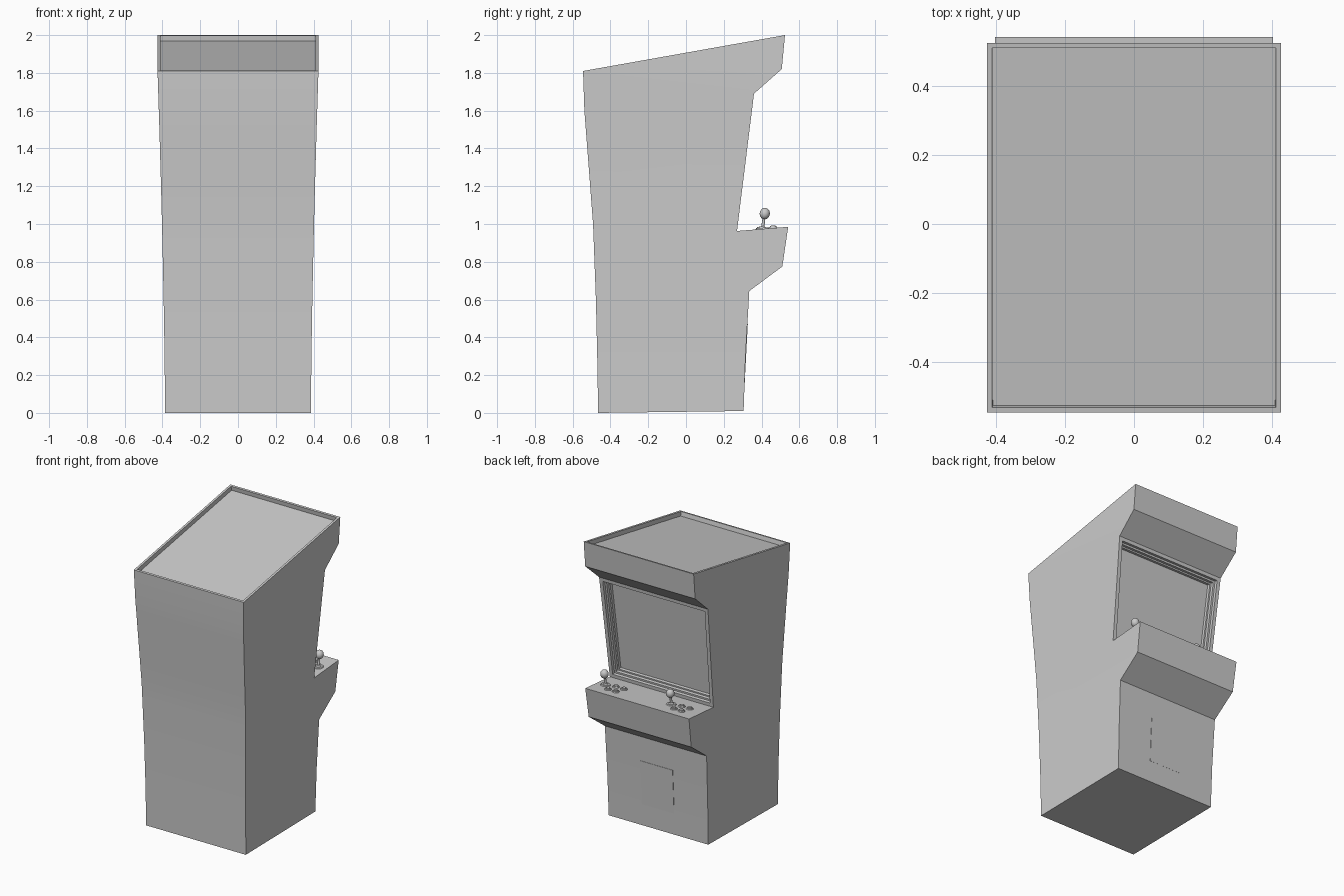
import bpy, bmesh, math
from mathutils import Vector, Matrix

if "Cube" in bpy.data.objects:
    bpy.data.objects.remove(bpy.data.objects["Cube"])

# Side outline (y, z), swept across the width of the cabinet
PROFILE = [(-0.465, 0), (0.305, 0.01), (0.315, 0.3), (0.335, 0.645), (0.51, 0.775),
           (0.541, 0.985), (0.27, 0.963), (0.36, 1.69), (0.507, 1.82), (0.524, 2.0),
           (-0.545, 1.81), (-0.538, 1.6), (-0.515, 1.3), (-0.492, 1.0), (-0.477, 0.6),
           (-0.47, 0.3)]
HALF = 0.4


def half_width(z):
    """Cabinet gets gently wider towards the top."""
    return 0.386 + 0.04 * (min(z, 1.81) / 1.81) ** 1.5


def finish(bm, name, angle=30):
    bmesh.ops.recalc_face_normals(bm, faces=bm.faces)
    me = bpy.data.meshes.new(name)
    bm.to_mesh(me)
    bm.free()
    ob = bpy.data.objects.new(name, me)
    bpy.context.collection.objects.link(ob)
    bpy.ops.object.select_all(action='DESELECT')
    ob.select_set(True)
    bpy.context.view_layer.objects.active = ob
    bpy.ops.object.shade_smooth_by_angle(angle=math.radians(angle))
    return ob


def step(bm, face, border, depth):
    """Flat border, then a step down into the face."""
    bmesh.ops.inset_region(bm, faces=[face], thickness=border, depth=0)
    bmesh.ops.inset_region(bm, faces=[face], thickness=0.001, depth=-depth)


# Cabinet body
bm = bmesh.new()
rings = [[bm.verts.new((s * HALF, y, z)) for y, z in PROFILE] for s in (-1, 1)]
bm.faces.new(rings[0])
bm.faces.new(rings[1])
n = len(PROFILE)
strips = []
for i in range(n):
    j = (i + 1) % n
    strips.append(bm.faces.new((rings[0][i], rings[0][j], rings[1][j], rings[1][i])))
bmesh.ops.recalc_face_normals(bm, faces=bm.faces)

# Stepped screen recess and sunken roof panel
for border in (0.035, 0.018, 0.014):
    step(bm, strips[6], border, 0.02)
step(bm, strips[9], 0.021, 0.03)

# Slice horizontally so the sides can follow the flare
for z in (0.3, 0.6, 0.9, 1.2, 1.5, 1.81):
    bmesh.ops.bisect_plane(bm, geom=bm.verts[:] + bm.edges[:] + bm.faces[:],
                           plane_co=(0, 0, z), plane_no=(0, 0, 1), dist=1e-4)
for v in bm.verts:
    v.co.x *= half_width(v.co.z) / HALF
finish(bm, "cabinet", 20)

# Coin door, almost flush with the lower front panel
bm = bmesh.new()
tilt = math.atan2(0.02, 0.345)
bmesh.ops.create_cube(bm, size=1, matrix=Matrix.Translation((0, 0.314, 0.315))
                      @ Matrix.Rotation(-math.atan2(0.018, 0.345), 4, 'X')
                      @ Matrix.Diagonal((0.25, 0.01, 0.31, 1)))
finish(bm, "coin_door")


# Controls on the sloping panel
def panel_z(y):
    return 0.963 + (y - 0.27) * 0.022 / 0.271


PANEL_ROT = Matrix.Rotation(math.atan2(0.022, 0.271), 4, 'X')


def disc(bm, x, y, r1, r2, low, high):
    """Cone slice standing square to the control panel."""
    m = Matrix.Translation((x, y, panel_z(y))) @ PANEL_ROT \
        @ Matrix.Translation((0, 0, (low + high) / 2))
    bmesh.ops.create_cone(bm, cap_ends=True, segments=24, radius1=r1, radius2=r2,
                          depth=high - low, matrix=m)


for side, x in (("left", 0.34), ("right", -0.17)):
    # Joystick: collar, leaning shaft and ball
    bm = bmesh.new()
    disc(bm, x, 0.405, 0.035, 0.03, -0.004, 0.006)
    disc(bm, x, 0.405, 0.018, 0.011, 0.005, 0.014)
    a, b = Vector((x, 0.405, 0.975)), Vector((x, 0.414, 1.04))
    lean = (b - a).to_track_quat('Z', 'Y').to_matrix().to_4x4()
    bmesh.ops.create_cone(bm, cap_ends=True, segments=16, radius1=0.009, radius2=0.007,
                          depth=(b - a).length,
                          matrix=Matrix.Translation((a + b) / 2) @ lean)
    bmesh.ops.create_uvsphere(bm, u_segments=24, v_segments=14, radius=0.027,
                              matrix=Matrix.Translation((x, 0.417, 1.055)) @ lean
                              @ Matrix.Diagonal((1, 1, 1.12, 1)))
    finish(bm, side + "_joystick", 35)

    # Four buttons beside each stick: ring plus plunger
    bm = bmesh.new()
    for dx, y in ((-0.058, 0.46), (-0.118, 0.46), (-0.072, 0.392), (-0.134, 0.392)):
        disc(bm, x + dx, y, 0.024, 0.021, -0.003, 0.007)
        disc(bm, x + dx, y, 0.015, 0.014, 0.006, 0.013)
    finish(bm, side + "_buttons", 35)
